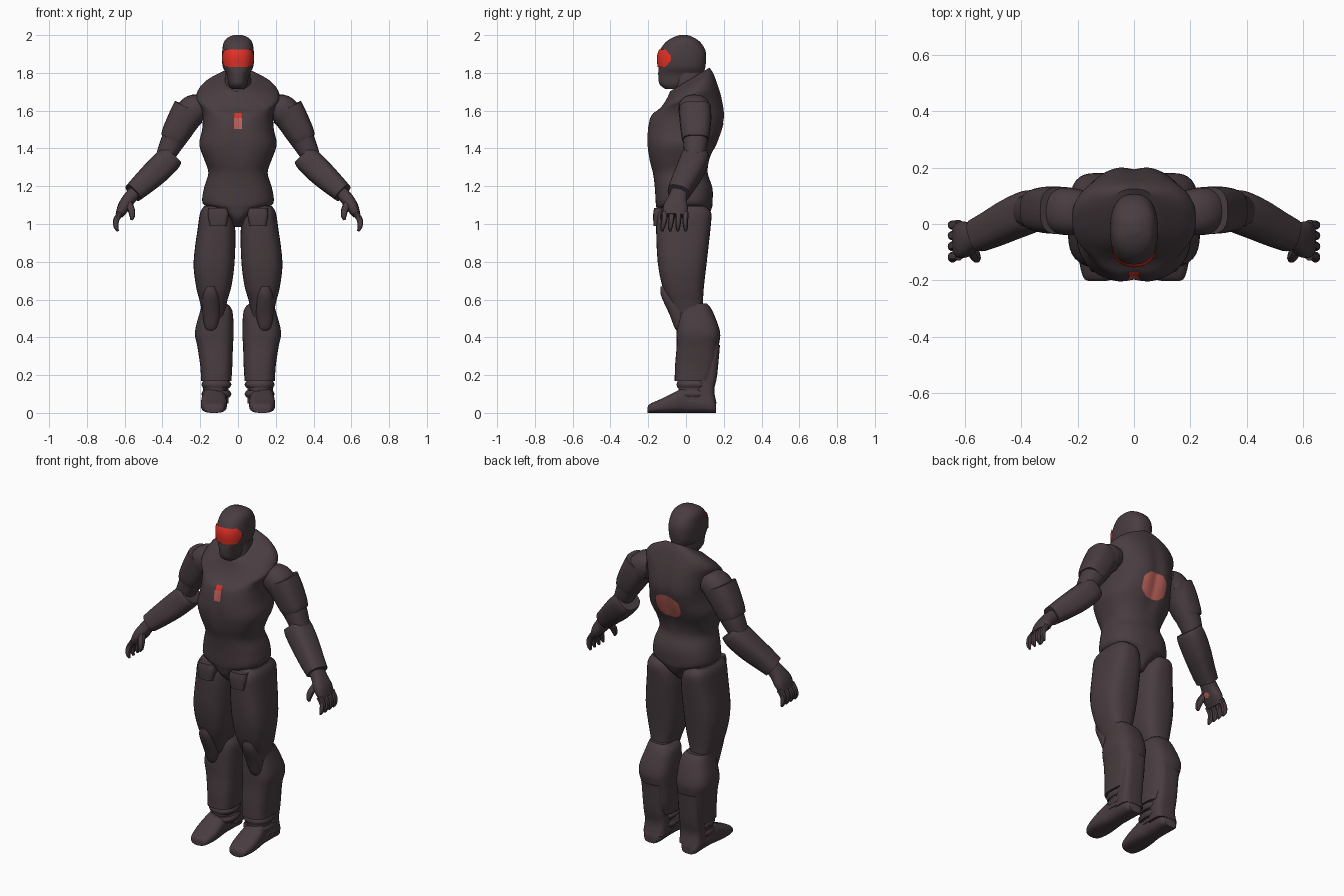
import bpy, bmesh, math
from mathutils import Vector
from mathutils.bvhtree import BVHTree

if "Cube" in bpy.data.objects:
    bpy.data.objects.remove(bpy.data.objects["Cube"])


def material(name, rgb):
    m = bpy.data.materials.new(name)
    m.diffuse_color = (*rgb, 1)
    m.use_nodes = True
    m.node_tree.nodes["Principled BSDF"].inputs["Base Color"].default_value = m.diffuse_color
    return m


ARMOUR = material("dark plum armour", (0.066, 0.046, 0.051))
RED = material("bright red glass", (0.75, 0.03, 0.02))
PALE = material("pale red light", (0.5, 0.12, 0.1))


def make(name, verts, faces, mat, mirror=False):
    me = bpy.data.meshes.new(name)
    me.from_pydata([tuple(v) for v in verts], [], faces)
    me.materials.append(mat)
    ob = bpy.data.objects.new(name, me)
    bpy.context.collection.objects.link(ob)
    if mirror:
        ob.modifiers.new("mirror", 'MIRROR').use_mirror_merge = False
    return ob


def spline(keys, steps=4):
    """Catmull-Rom interpolation of tuples."""
    k = [keys[0]] + list(keys) + [keys[-1]]
    out = []
    for i in range(1, len(k) - 2):
        for s in range(steps):
            t = s / steps
            out.append([0.5 * (2 * b + (c - a) * t + (2 * a - 5 * b + 4 * c - d) * t * t
                               + (3 * b - a - 3 * c + d) * t ** 3)
                        for a, b, c, d in zip(*k[i - 1:i + 3])])
    out.append(list(keys[-1]))
    return out


def skin(name, rings, mirror):
    """Join rings of points into a closed capped body."""
    n = len(rings[0])
    verts = [p for r in rings for p in r]
    faces = [(i * n + j, i * n + (j + 1) % n, (i + 1) * n + (j + 1) % n, (i + 1) * n + j)
             for i in range(len(rings) - 1) for j in range(n)]
    faces += [tuple(range(n)), tuple(range(len(verts) - n, len(verts)))]
    ob = make(name, verts, faces, ARMOUR, mirror)
    bm = bmesh.new()
    bm.from_mesh(ob.data)
    bmesh.ops.recalc_face_normals(bm, faces=bm.faces)
    bm.to_mesh(ob.data)
    bm.free()
    return ob


def oval(n, power):
    for j in range(n):
        a = 2 * math.pi * j / n
        c, s = math.cos(a), math.sin(a)
        yield (math.copysign(abs(c) ** (2 / power), c), math.copysign(abs(s) ** (2 / power), s))


def section(name, keys, axis='z', power=2.4, n=32, mirror=True, warp=None):
    """Level sections: (height, x0, x1, y0, y1), or (y, x0, x1, z0, z1) along y."""
    rings = []
    for h, x0, x1, b0, b1 in spline(keys):
        ring = []
        for c, s in oval(n, power):
            x, b = (x0 + x1 + c * (x1 - x0)) / 2, (b0 + b1 + s * (b1 - b0)) / 2
            p = Vector((x, b, h) if axis == 'z' else (x, h, b))
            ring.append(warp(p) if warp else p)
        rings.append(ring)
    return skin(name, rings, mirror)


def tube(name, keys, power=2.3, n=24):
    """Limb along a path: (x, y, z, radius across, radius in y)."""
    path = spline(keys)
    pts = [Vector(k[:3]) for k in path]
    rings = []
    for i, k in enumerate(path):
        t = (pts[min(i + 1, len(pts) - 1)] - pts[max(i - 1, 0)]).normalized()
        v = Vector((0, 1, 0))
        v = (v - t * v.dot(t)).normalized()
        u = v.cross(t)
        rings.append([pts[i] + u * c * k[3] + v * s * k[4] for c, s in oval(n, power)])
    return skin(name, rings, True)


def patch(name, target, ray, mat, nu=16, nv=8, mirror=False, lift=0.004):
    """Thin plate laid on a surface; ray(u, v) gives start and direction."""
    me = target.data
    tree = BVHTree.FromPolygons([v.co for v in me.vertices], [p.vertices for p in me.polygons])
    verts = []
    for j in range(nv + 1):
        for i in range(nu + 1):
            o, d = ray(2 * i / nu - 1, 2 * j / nv - 1)
            hit = tree.ray_cast(Vector(o), Vector(d).normalized())[0]
            verts.append((hit if hit else Vector(o)) - Vector(d).normalized() * lift)
    w = nu + 1
    faces = [(j * w + i, j * w + i + 1, (j + 1) * w + i + 1, (j + 1) * w + i)
             for j in range(nv) for i in range(nu)]
    ob = make(name, verts, faces, mat, mirror)
    if ob.data.polygons[len(faces) // 2].normal.dot(Vector(ray(0, 0)[1])) > 0:
        ob.data.flip_normals()
    return ob


# Torso: collar tilts forward, groove down chest and spine
def torso_shape(p):
    s = min(max((p.z - 1.55) / 0.21, 0), 1)
    if 1.3 < p.z < 1.72:
        fade = math.sin(math.pi * (p.z - 1.3) / 0.42)
        p.y -= math.copysign(0.012, p.y) * fade * math.exp(-(p.x / 0.03) ** 2)
    p.z += 0.6 * s * s * (3 - 2 * s) * (p.y - 0.02)
    return p


half = [(.985, .035, -.09, .06), (1.03, .05, -.14, .11), (1.08, .13, -.155, .135),
        (1.11, .187, -.16, .14), (1.19, .18, -.165, .14), (1.27, .157, -.175, .115),
        (1.34, .178, -.195, .125), (1.42, .205, -.207, .16), (1.5, .19, -.205, .19),
        (1.57, .187, -.19, .205), (1.63, .2, -.165, .192), (1.68, .22, -.135, .168),
        (1.72, .19, -.11, .148), (1.745, .14, -.095, .135), (1.765, .09, -.085, .125)]
torso = section("torso", [(z, -w, w, a, b) for z, w, a, b in half], n=64, mirror=False,
                warp=torso_shape)

# Head and neck
half = [(1.715, .035, -.11, .03), (1.74, .05, -.14, .06), (1.79, .06, -.147, .09),
        (1.83, .08, -.145, .102), (1.88, .085, -.148, .107), (1.92, .083, -.138, .102),
        (1.96, .076, -.11, .078), (1.985, .057, -.075, .045), (2.0, .022, -.035, .01)]
head = section("helmet", [(z, -w, w, a, b) for z, w, a, b in half], n=48, mirror=False)
section("neck", [(1.64, -.08, .08, -.06, .11), (1.8, -.065, .065, -.06, .09)], mirror=False)


# Visor, tapering towards the temples
def visor_ray(u, v):
    a = u * math.radians(55)
    h = 0.046 if abs(u) < 0.7 else 0.046 - 0.034 * (abs(u) - 0.7) / 0.3
    d = Vector((math.sin(a), -math.cos(a), 0))
    return Vector((0, -0.02, 1.878 + v * h)) + d * 0.5, -d


patch("visor", head, visor_ray, RED, 32, 8, lift=0.006)

# Chest and back lights
patch("chest_light_top", torso, lambda u, v: ((u * .018, -1, 1.575 + v * .013), (0, 1, 0)), RED, 6, 3)
patch("chest_light", torso, lambda u, v: ((u * .021, -1, 1.532 + v * .03), (0, 1, 0)), PALE, 6, 6)
patch("back_light", torso,
      lambda u, v: ((u * .08 * (1 - .3 * v ** 4), 1, 1.465 + v * .07 * (1 - .2 * u ** 4)), (0, -1, 0)),
      PALE, 16, 12)

# Arms
tube("upper_arm", [(.18, .045, 1.62, .06, .075), (.23, .045, 1.607, .08, .085),
                   (.27, .048, 1.565, .078, .082), (.315, .05, 1.49, .07, .073),
                   (.35, .05, 1.43, .062, .065), (.385, .045, 1.36, .05, .055)])
tube("shoulder_pad", [(.262, .048, 1.615, .08, .084), (.295, .05, 1.55, .079, .084),
                      (.335, .05, 1.475, .071, .076), (.35, .05, 1.445, .062, .068)], power=2.8)
tube("forearm", [(.347, .05, 1.365, .062, .068), (.37, .045, 1.34, .07, .075),
                 (.43, .02, 1.28, .07, .073), (.50, -.015, 1.215, .062, .066),
                 (.555, -.04, 1.165, .053, .06)], power=2.7)
hand = tube("hand", [(.545, -.035, 1.17, .035, .045), (.575, -.045, 1.135, .035, .05),
                     (.605, -.055, 1.09, .033, .065), (.63, -.058, 1.045, .02, .06)], power=2.6)
for i in range(4):
    y = -.113 + .037 * i
    tube("finger_%d" % (i + 1), [(.622, y, 1.06, .016, .017), (.645, y - .002, 1.02, .016, .016),
                                 (.645, y * 1.1, .985, .013, .013), (.636, y * 1.1, .962, .006, .006)],
         n=10)
tube("thumb", [(.58, -.085, 1.11, .02, .02), (.565, -.112, 1.075, .019, .018),
               (.56, -.124, 1.04, .014, .014), (.565, -.128, 1.022, .006, .006)], n=10)
patch("palm_light", hand,
      lambda u, v: ((.5, -.055 + u * .018 * (1 - .3 * v * v), 1.055 + v * .018 * (1 - .3 * u * u)),
                    (1, 0, .5)), PALE, 8, 8, mirror=True)

# Legs
section("thigh", [(1.095, .07, .18, -.11, .1), (1.06, .04, .2, -.152, .133),
                  (.98, .015, .213, -.158, .13), (.8, .018, .235, -.15, .11),
                  (.67, .035, .222, -.125, .095), (.58, .06, .2, -.09, .09),
                  (.48, .07, .18, -.04, .09)], power=2.8)
section("hip_pocket", [(1.085, .06, .155, -.168, -.1), (1.05, .05, .16, -.174, -.1),
                       (.99, .062, .15, -.172, -.1)], power=4)
section("knee_pad", [(.67, .12, .17, -.135, -.05), (.62, .1, .187, -.132, -.02),
                     (.52, .095, .187, -.087, 0), (.45, .11, .175, -.06, 0),
                     (.43, .12, .16, -.04, 0)])
section("shin", [(.58, .06, .19, -.04, .11), (.54, .03, .2, -.045, .14),
                 (.43, .023, .228, -.05, .18), (.35, .027, .215, -.05, .173),
                 (.25, .03, .2, -.058, .165), (.17, .035, .195, -.06, .14)], power=2.8)
section("calf_plate", [(.36, .05, .19, .06, .18), (.2, .055, .185, .06, .165),
                       (.12, .05, .185, .05, .15), (.05, .05, .19, .04, .162)], power=3.5)

# Boots
section("ankle", [(.2, .05, .18, -.045, .12), (.1, .06, .18, -.04, .12),
                  (.06, .06, .19, -.05, .13)])
for z in (.1, .15):
    section("ankle_band", [(z - .018, .045, .185, -.045, .12), (z, .035, .193, -.05, .125),
                           (z + .018, .045, .185, -.045, .12)])
section("boot", [(-.203, .1, .16, 0, .03), (-.19, .075, .18, 0, .048), (-.13, .06, .195, 0, .075),
                 (-.06, .06, .195, 0, .11), (0, .065, .187, 0, .135), (.08, .065, .185, 0, .125),
                 (.14, .07, .18, 0, .08), (.16, .085, .165, 0, .05)], axis='y', power=2.8)

# Smooth shading with sharp edges kept
for ob in bpy.data.objects:
    ob.select_set(True)
bpy.context.view_layer.objects.active = torso
bpy.ops.object.shade_smooth_by_angle(angle=math.radians(35))
